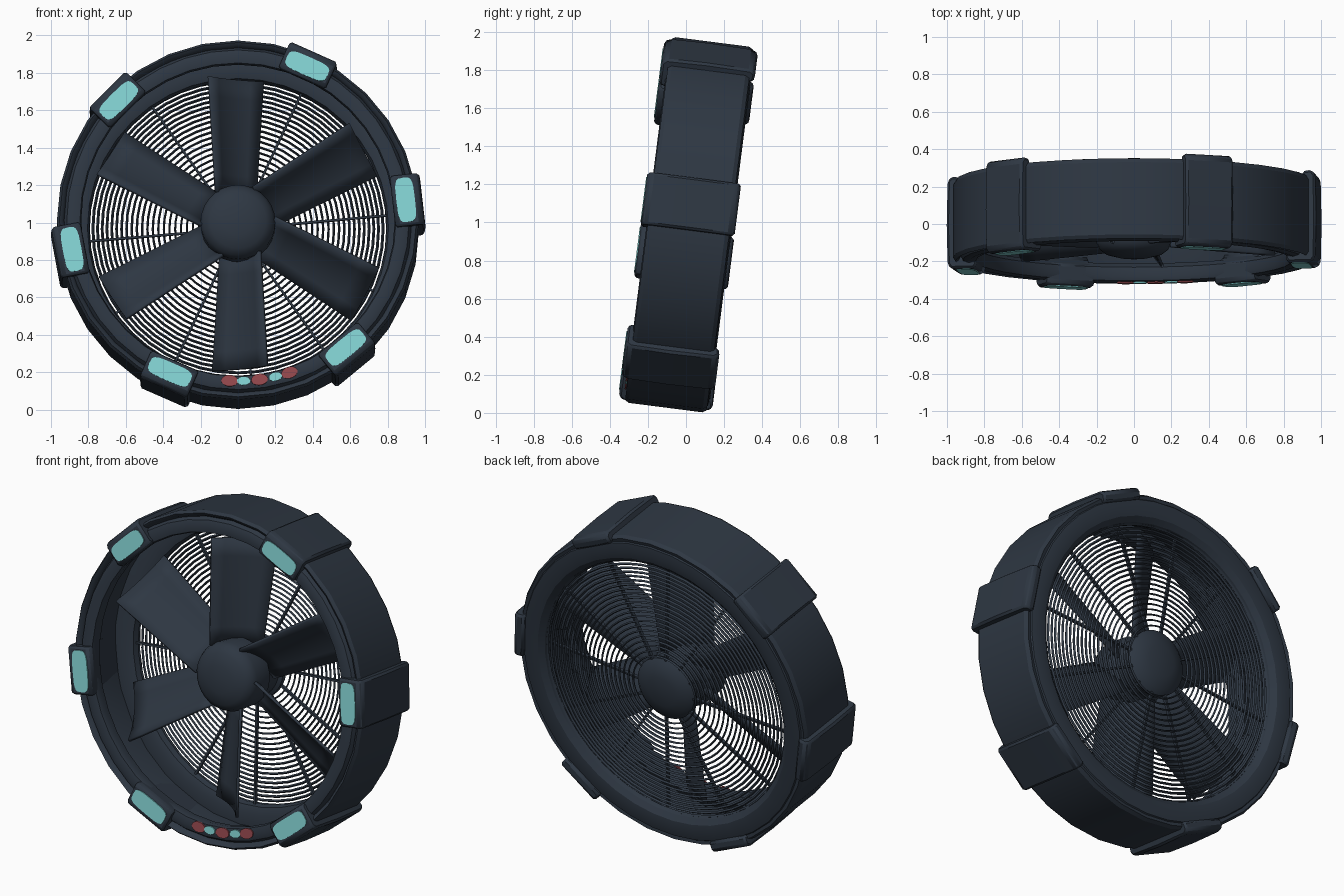
import bpy, bmesh, math
from mathutils import Matrix, Vector

if "Cube" in bpy.data.objects:
    bpy.data.objects.remove(bpy.data.objects["Cube"])

TILT = Matrix.Translation((0, 0, 0.99)) @ Matrix.Rotation(math.radians(-7.3), 4, 'X')


def material(name, rgb):
    m = bpy.data.materials.new(name)
    m.diffuse_color = (*rgb, 1)
    m.use_nodes = True
    m.node_tree.nodes["Principled BSDF"].inputs["Base Color"].default_value = m.diffuse_color
    return m


SLATE = material("dark slate", (0.027, 0.038, 0.055))
CYAN = material("pale cyan", (0.23, 0.66, 0.66))
RED = material("muted red", (0.30, 0.065, 0.075))


def finish(name, bm, mat, solid=0.0, angle=30):
    """Tilt the mesh, store it as an object and shade it."""
    bmesh.ops.remove_doubles(bm, verts=bm.verts, dist=0.0001)
    bmesh.ops.recalc_face_normals(bm, faces=bm.faces)
    bm.transform(TILT)
    me = bpy.data.meshes.new(name)
    bm.to_mesh(me)
    bm.free()
    me.materials.append(mat)
    ob = bpy.data.objects.new(name, me)
    bpy.context.collection.objects.link(ob)
    if solid:
        s = ob.modifiers.new("thickness", 'SOLIDIFY')
        s.thickness = solid
        s.offset = 0
    bpy.ops.object.select_all(action='DESELECT')
    ob.select_set(True)
    bpy.context.view_layer.objects.active = ob
    bpy.ops.object.shade_smooth_by_angle(angle=math.radians(angle))
    return ob


def polar(r, a, y, t=0.0):
    """Point at radius r, angle a around the fan axis (y), shifted t along the tangent."""
    return Vector((r * math.cos(a) - t * math.sin(a), y, r * math.sin(a) + t * math.cos(a)))


def lathe(bm, profile, n, closed=True):
    """Spin (radius, y) profile about the y axis."""
    rings = [[bm.verts.new(polar(r, 2 * math.pi * i / n, y)) for r, y in profile] for i in range(n)]
    m = len(profile)
    for i in range(n):
        a, b = rings[i], rings[(i + 1) % n]
        for j in range(m if closed else m - 1):
            k = (j + 1) % m
            bm.faces.new((a[j], a[k], b[k], b[j]))


def prism(bm, low, high):
    """Closed solid between two matching outlines."""
    a = [bm.verts.new(p) for p in low]
    b = [bm.verts.new(p) for p in high]
    bm.faces.new(a)
    bm.faces.new(b)
    for i in range(len(a)):
        k = (i + 1) % len(a)
        bm.faces.new((a[i], a[k], b[k], b[i]))


def ring_part(name, profile, n, angle=30):
    bm = bmesh.new()
    lathe(bm, profile, n)
    finish(name, bm, SLATE, angle=angle)


# Outer housing band and the rims at its front and back
ring_part("housing_band", [(0.94, -0.19), (0.955, -0.2), (0.968, -0.18), (0.968, 0.21),
                           (0.955, 0.232), (0.925, 0.225), (0.925, -0.16)], 32)
ring_part("front_rim", [(0.838, -0.175), (0.845, -0.197), (0.885, -0.205), (0.915, -0.195),
                        (0.932, -0.165), (0.93, -0.12), (0.88, -0.10), (0.845, -0.125)], 40)
ring_part("back_rim", [(0.795, 0.175), (0.805, 0.21), (0.835, 0.235), (0.88, 0.242), (0.93, 0.235),
                       (0.955, 0.20), (0.93, 0.14), (0.85, 0.13), (0.805, 0.145)], 40)

# Light pods and their cyan lamps
POD = [(0.83, -0.215), (0.845, -0.235), (0.97, -0.235), (0.99, -0.21), (0.995, 0.0), (0.99, 0.235),
       (0.97, 0.262), (0.92, 0.255), (0.91, -0.08), (0.84, -0.12)]
bm_pod, bm_lamp = bmesh.new(), bmesh.new()
for deg in (6.5, 65.8, 135, 190.5, 246.2, 309.7):
    a = math.radians(deg)
    prism(bm_pod, [polar(r, a, y, -0.138) for r, y in POD], [polar(r, a, y, 0.138) for r, y in POD])
    outline = []
    for i in range(20):
        u = 2 * math.pi * i / 20
        c, s = math.cos(u), math.sin(u)
        t = 0.12 * math.copysign(abs(c) ** 0.5, c)
        r = 0.05 * math.copysign(abs(s) ** 0.5, s)
        outline.append((0.902 + r, t))
    prism(bm_lamp, [polar(r, a, -0.230, t) for r, t in outline],
          [polar(r, a, -0.239, t) for r, t in outline])
pods = finish("light_pods", bm_pod, SLATE)
bev = pods.modifiers.new("soft_edges", 'BEVEL')
bev.width = 0.012
bev.segments = 1
bev.limit_method = 'ANGLE'
finish("pod_lamps", bm_lamp, CYAN)

# Control buttons at the bottom of the front rim
for mat, label, xs, size in ((RED, "red_buttons", (-0.045, 0.115, 0.275), (0.045, 0.031)),
                             (CYAN, "cyan_buttons", (0.03, 0.2), (0.036, 0.024))):
    bm = bmesh.new()
    for x in xs:
        a = -math.pi / 2 + math.asin(x / 0.87)
        pts = [(0.87 + size[1] * math.sin(i * math.pi / 7), size[0] * math.cos(i * math.pi / 7))
               for i in range(14)]
        prism(bm, [polar(r, a, -0.202, t) for r, t in pts], [polar(r, a, -0.21, t) for r, t in pts])
    finish(label, bm, mat)

# Central hub: front dome, motor body and rounded back cap
bm = bmesh.new()
lathe(bm, [(0.0, -0.185), (0.08, -0.18), (0.15, -0.162), (0.185, -0.135), (0.2, -0.10), (0.2, 0.02),
           (0.17, 0.06), (0.17, 0.15), (0.19, 0.165), (0.19, 0.195), (0.16, 0.22),
           (0.09, 0.24), (0.0, 0.245)], 28, closed=False)
finish("hub", bm, SLATE)

# Six pitched, twisted fan blades
bm = bmesh.new()
NR, NC = 7, 6
for k in range(6):
    a = math.radians(90 + 60 * k)
    grid = []
    for i in range(NR):
        f = i / (NR - 1)
        r = 0.16 + 0.62 * f
        chord = 0.30 + 0.07 * f
        pitch = math.radians(44 - 6 * f)
        row = []
        for j in range(NC):
            u = j / (NC - 1) - 0.5
            camber = 0.03 * (1 - 4 * u * u)
            t = u * chord * math.cos(pitch) + camber * math.sin(pitch) + 0.01
            y = -u * chord * math.sin(pitch) + camber * math.cos(pitch) - 0.02
            row.append(bm.verts.new(polar(r, a, y, t)))
        grid.append(row)
    for i in range(NR - 1):
        for j in range(NC - 1):
            bm.faces.new((grid[i][j], grid[i + 1][j], grid[i + 1][j + 1], grid[i][j + 1]))
finish("fan_blades", bm, SLATE, solid=0.016)

# Back grille: concentric wires and radial stays
bm = bmesh.new()
for i in range(22):
    f = i / 21
    r = 0.21 + 0.59 * (1.15 * f - 0.15 * f * f)
    y = 0.21 - 0.02 * f
    w = 0.005 + 0.003 * f
    lathe(bm, [(r - w, y), (r, y - 0.01), (r + w, y), (r, y + 0.01)], 48)
for k in range(12):
    a = math.radians(5 + 30 * k)
    prism(bm, [polar(0.17, a, y, t) for t, y in ((-.006, .18), (.006, .18), (.006, .2), (-.006, .2))],
          [polar(0.83, a, y, t) for t, y in ((-.006, .16), (.006, .16), (.006, .18), (-.006, .18))])
finish("back_grille", bm, SLATE)
